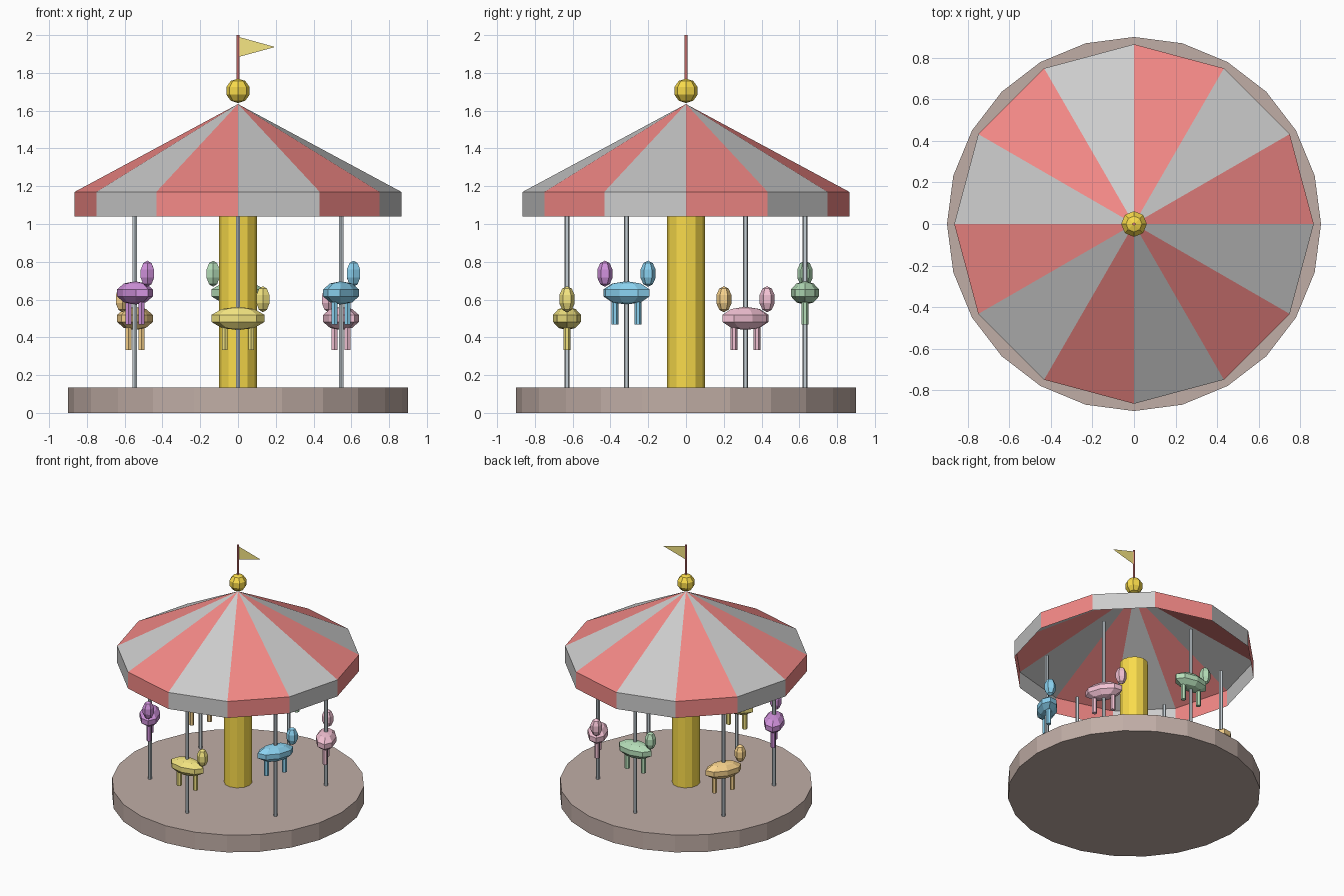
import bpy, bmesh
from math import sin, cos, radians
from mathutils import Matrix, Vector

if "Cube" in bpy.data.objects:
    bpy.data.objects.remove(bpy.data.objects["Cube"])


def material(name, rgb):
    m = bpy.data.materials.new(name)
    m.diffuse_color = (*rgb, 1)
    m.use_nodes = True
    m.node_tree.nodes["Principled BSDF"].inputs["Base Color"].default_value = m.diffuse_color
    return m


RED = material("red", (0.90, 0.25, 0.24))
WHITE = material("white", (0.8, 0.8, 0.8))
BROWN = material("brown", (0.53, 0.42, 0.38))
GOLD = material("gold", (0.95, 0.71, 0.07))
YELLOW = material("flag_yellow", (0.92, 0.79, 0.23))
STEEL = material("steel", (0.56, 0.62, 0.66))


def finish(name, bm, mats):
    mesh = bpy.data.meshes.new(name)
    bm.to_mesh(mesh)
    bm.free()
    for m in mats:
        mesh.materials.append(m)
    ob = bpy.data.objects.new(name, mesh)
    bpy.context.collection.objects.link(ob)
    return ob


def add_rod(bm, x, y, z0, z1, r, sides):
    bmesh.ops.create_cone(bm, cap_ends=True, segments=sides, radius1=r, radius2=r,
                          depth=z1 - z0, matrix=Matrix.Translation((x, y, (z0 + z1) / 2)))


def rod(name, x, y, z0, z1, r, sides, mat):
    bm = bmesh.new()
    add_rod(bm, x, y, z0, z1, r, sides)
    return finish(name, bm, [mat])


def add_ball(bm, loc, size, sides):
    m = Matrix.Translation(loc) @ Matrix.Diagonal((*size, 1))
    bmesh.ops.create_uvsphere(bm, u_segments=sides, v_segments=5, radius=1, matrix=m)


# Platform and centre column
rod("platform", 0, 0, 0, 0.135, 0.9, 24, BROWN)
rod("centre_column", 0, 0, 0.13, 1.07, 0.1, 12, GOLD)

# Striped canopy: open cone with a hanging valance
bm = bmesh.new()
apex = bm.verts.new((0, 0, 1.635))
ring = [(0.865 * cos(radians(30 * i)), 0.865 * sin(radians(30 * i))) for i in range(12)]
upper = [bm.verts.new((x, y, 1.17)) for x, y in ring]
lower = [bm.verts.new((x, y, 1.04)) for x, y in ring]
for i in range(12):
    j = (i + 1) % 12
    for f in ((upper[i], upper[j], apex), (lower[i], lower[j], upper[j], upper[i])):
        bm.faces.new(f).material_index = i % 2
finish("canopy", bm, [RED, WHITE])

# Finial ball, flagpole and pennant
bm = bmesh.new()
add_ball(bm, (0, 0, 1.705), (0.065, 0.065, 0.065), 8)
finish("finial_ball", bm, [GOLD])
rod("flagpole", 0, 0, 1.74, 2.0, 0.008, 6, RED)
bm = bmesh.new()
bm.faces.new([bm.verts.new(p) for p in ((0.005, 0, 1.885), (0.196, 0, 1.937), (0.005, 0, 1.99))])
finish("pennant", bm, [YELLOW])

# Six rides on poles, counter-clockwise from the front, alternating low and high
coats = [("yellow", (0.90, 0.78, 0.22)), ("blue", (0.26, 0.65, 0.88)),
         ("pink", (0.90, 0.54, 0.66)), ("green", (0.47, 0.74, 0.49)),
         ("orange", (0.95, 0.66, 0.27)), ("purple", (0.64, 0.29, 0.72))]
for i, (coat, rgb) in enumerate(coats):
    turn = Matrix.Rotation(radians(60 * i), 4, 'Z')
    p = turn @ Vector((0, -0.63, 0))
    rod(f"ride_pole_{i + 1}", p.x, p.y, 0.13, 1.07, 0.0135, 6, STEEL)
    z = 0.635 if i % 2 else 0.5
    bm = bmesh.new()
    add_ball(bm, (0, 0, 0), (0.147, 0.077, 0.062), 8)              # body
    add_ball(bm, (0.132, 0, 0.102), (0.042, 0.043, 0.069), 6)      # head
    for x in (-0.07, 0.07):                                        # legs
        add_rod(bm, x, 0, -0.167, -0.02, 0.018, 6)
    ride = finish(f"{coat}_horse", bm, [material(coat + "_coat", rgb)])
    ride.matrix_world = Matrix.Translation((p.x, p.y, z)) @ turn
